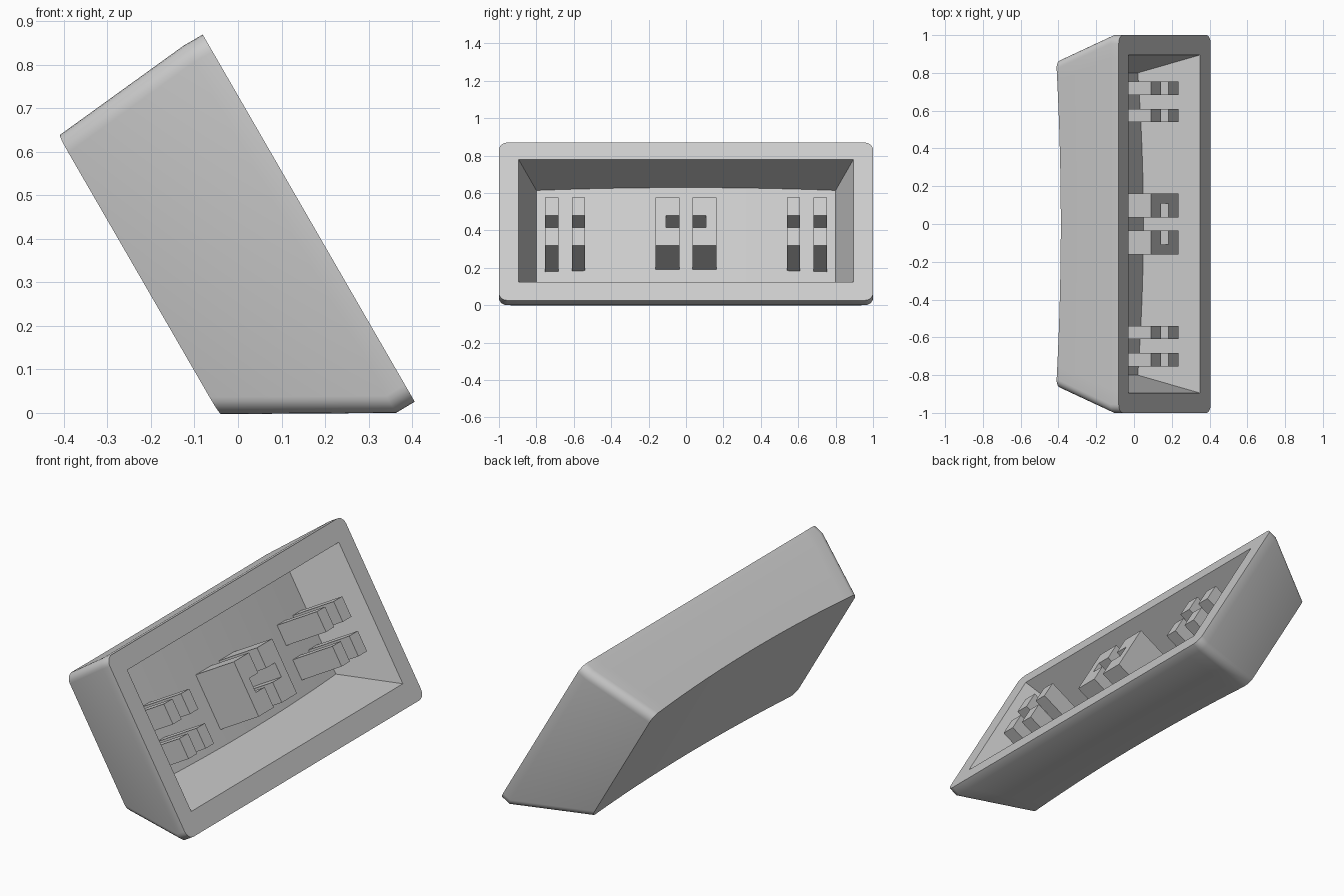
import bpy, bmesh, math
from mathutils import Vector

if "Cube" in bpy.data.objects:
    bpy.data.objects.remove(bpy.data.objects["Cube"])

# Tilted frame: y across, v up along the rim plane, d depth behind the rim
CENTER = Vector((0.1625, 0, 0.4475))
V = Vector((-0.5, 0, math.sqrt(0.75)))
N = Vector((math.sqrt(0.75), 0, 0.5))


def place(y, v, d):
    return CENTER + V * v - N * d + Vector((0, y, 0))


grey = bpy.data.materials.new("light_grey")
grey.diffuse_color = (0.6, 0.6, 0.6, 1)
grey.use_nodes = True
grey.node_tree.nodes["Principled BSDF"].inputs["Base Color"].default_value = grey.diffuse_color


def finish(name, bm):
    bmesh.ops.remove_doubles(bm, verts=bm.verts, dist=1e-5)
    bmesh.ops.recalc_face_normals(bm, faces=bm.faces)
    me = bpy.data.meshes.new(name)
    bm.to_mesh(me)
    bm.free()
    me.materials.append(grey)
    ob = bpy.data.objects.new(name, me)
    bpy.context.collection.objects.link(ob)
    return ob


ARC, SPAN = 6, 24


def ring(bm, half, low, high, radius, depth, bow=0.0, slopes=(0, 0, 0)):
    """Rounded rectangle; bow curves its depth across y, slopes follow the walls."""
    s_low, s_high = slopes[:2]
    inner = half - radius
    arc = [math.pi / 2 * i / ARC for i in range(ARC + 1)]
    cols = [(-inner - radius * math.cos(a), radius * (1 - math.sin(a))) for a in arc]
    cols += [(inner * (2 * i / SPAN - 1), 0) for i in range(1, SPAN)]
    cols += [(-y, drop) for y, drop in reversed(cols[:ARC + 1])]
    top, bottom = [], []
    for y, drop in cols:
        rise = bow * (1 - (y / half) ** 2)
        d = depth - rise
        top.append(bm.verts.new(place(y, high + s_high * rise - drop, d)))
        bottom.append(bm.verts.new(place(y, low - s_low * rise + drop, d)))
    return top + bottom[::-1]


def cap(bm, r):
    n = len(r)
    for i in range(n // 2 - 1):
        bm.faces.new((r[i], r[i + 1], r[n - 2 - i], r[n - 1 - i]))


# Hollow shell: dished back, tapered walls, flat rim, tapered cavity
bm = bmesh.new()
rings = [
    ring(bm, 0.866, -0.287, 0.451, 0.045, 0.403, 0.03, (0.577, 0.103)),
    ring(bm, 1.0, -0.488, 0.487, 0.045, 0.05),
    ring(bm, 1.0, -0.487, 0.487, 0.045, 0.0),
    ring(bm, 0.895, -0.375, 0.383, 0.0, 0.0),
    ring(bm, 0.80, -0.21, 0.357, 0.0, 0.286, 0.026, (0.577, 0.09)),
]
for a, b in zip(rings, rings[1:]):
    for i in range(len(a)):
        j = (i + 1) % len(a)
        bm.faces.new((a[i], a[j], b[j], b[i]))
cap(bm, rings[0])
cap(bm, rings[-1])
bmesh.ops.dissolve_degenerate(bm, dist=1e-5, edges=bm.edges)
shell = finish("shell", bm)
bpy.context.view_layer.objects.active = shell
shell.select_set(True)
bpy.ops.object.shade_smooth_by_angle(angle=math.radians(35))


def prism(name, outline, back=0.30):
    """Extrude a (y, v) outline from the rim plane into the cavity floor."""
    bm = bmesh.new()
    front = [bm.verts.new(place(y, v, 0)) for y, v in outline]
    rear = [bm.verts.new(place(y, v, back)) for y, v in outline]
    bm.faces.new(front)
    bm.faces.new(rear[::-1])
    for i in range(len(outline)):
        j = (i + 1) % len(outline)
        bm.faces.new((front[i], rear[i], rear[j], front[j]))
    finish(name, bm)


H, S = 0.147, 0.038  # half height of the posts and of their slots
for side, label in ((-1, "left"), (1, "right")):
    # Centre socket half, a bracket around the cross-shaped slot
    prism(f"centre_socket_{label}", [(side * y, v) for y, v in (
        (0.034, -H), (0.162, -H), (0.162, H), (0.034, H),
        (0.034, S), (0.108, S), (0.108, -S), (0.034, -S))])
    # Outer posts, split by a full-width slot
    for y0, y1, spot in ((0.54, 0.61, "inner"), (0.682, 0.755, "outer")):
        for lo, hi, level in ((S, H, "upper"), (-H, -S, "lower")):
            prism(f"{spot}_post_{level}_{label}",
                  [(side * y, v) for y, v in ((y0, lo), (y1, lo), (y1, hi), (y0, hi))])
